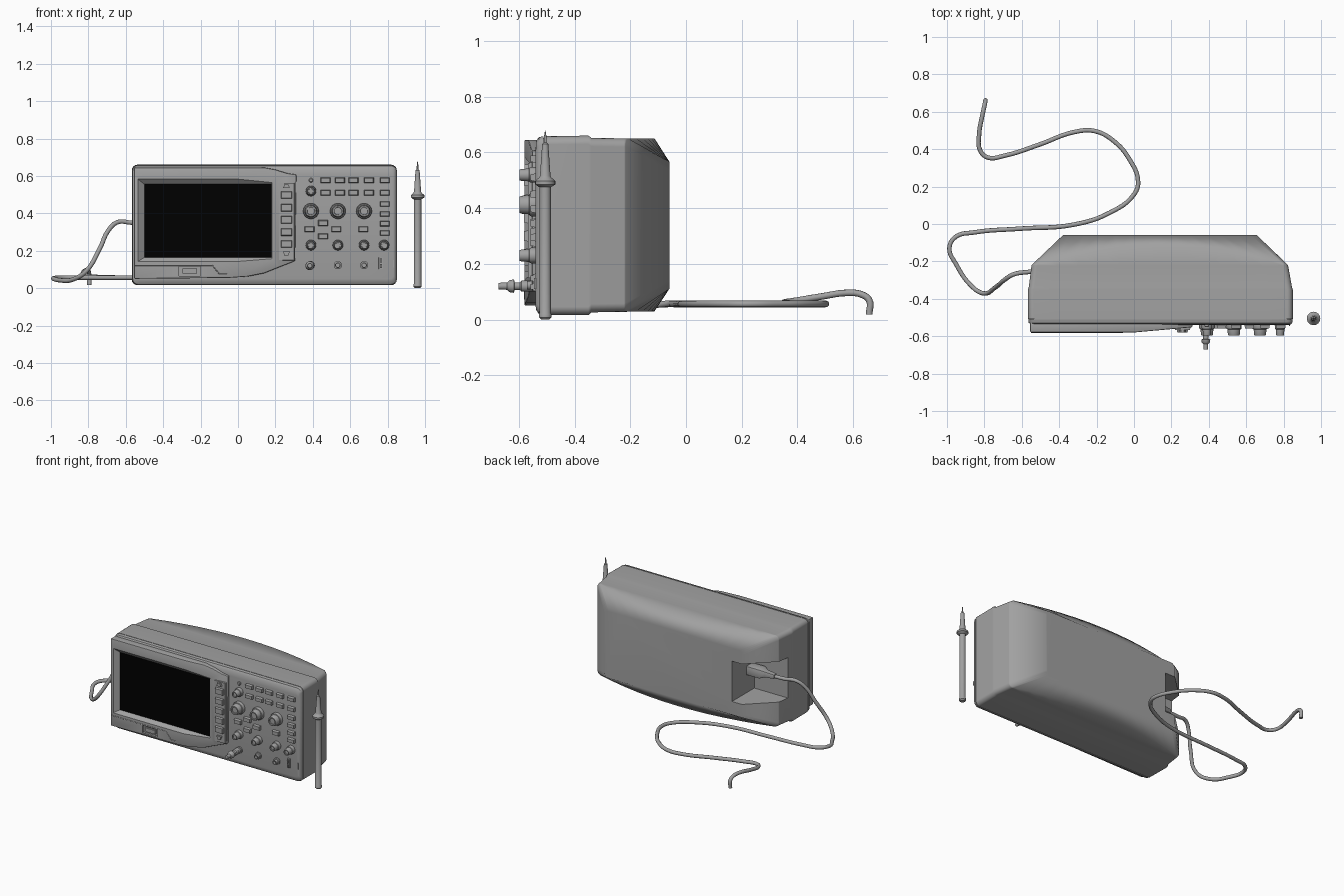
import bpy, bmesh, math
from mathutils import Vector

if "Cube" in bpy.data.objects:
    bpy.data.objects.remove(bpy.data.objects["Cube"])


def material(name, value):
    m = bpy.data.materials.new(name)
    m.diffuse_color = (value, value, value, 1)
    m.use_nodes = True
    m.node_tree.nodes["Principled BSDF"].inputs["Base Color"].default_value = m.diffuse_color
    return m


GREY, BLACK = material("dark_grey", 0.36), material("screen_black", 0.0)


def finish(name, bm, smooth=35, bevel=0, cutters=(), mat=GREY):
    bmesh.ops.recalc_face_normals(bm, faces=bm.faces)
    me = bpy.data.meshes.new(name)
    bm.to_mesh(me)
    bm.free()
    me.materials.append(mat)
    ob = bpy.data.objects.new(name, me)
    bpy.context.collection.objects.link(ob)
    bpy.ops.object.select_all(action='DESELECT')
    bpy.context.view_layer.objects.active = ob
    ob.select_set(True)
    if bevel:
        m = ob.modifiers.new("bevel", 'BEVEL')
        m.width, m.segments, m.limit_method = bevel, 2, 'ANGLE'
        m.angle_limit = math.radians(35)
        bpy.ops.object.modifier_apply(modifier="bevel")
    for cutter in cutters:
        m = ob.modifiers.new("cut", 'BOOLEAN')
        m.operation, m.solver, m.object = 'DIFFERENCE', 'EXACT', cutter
        bpy.ops.object.modifier_apply(modifier="cut")
        bpy.data.objects.remove(cutter)
    if smooth:
        bpy.ops.object.shade_smooth_by_angle(angle=math.radians(smooth))
    return ob


def loft(bm, rings):
    vs = [[bm.verts.new(p) for p in r] for r in rings]
    n = len(vs[0])
    for a, b in zip(vs, vs[1:]):
        for i in range(n):
            bm.faces.new((a[i], a[(i + 1) % n], b[(i + 1) % n], b[i]))
    bm.faces.new(vs[0])
    bm.faces.new(vs[-1])


def section(y, x0, x1, z0, z1, r, bow=0):
    """Rounded rectangle in xz; bow curves its long edges towards the front."""
    pts = []
    for cx, cz, a0 in ((x1 - r, z1 - r, 0), (x0 + r, z1 - r, 90), (x0 + r, z0 + r, 180), (x1 - r, z0 + r, 270)):
        for k in range(5):
            a = math.radians(a0 + 22.5 * k)
            pts.append((cx + r * math.cos(a), cz + r * math.sin(a)))
        if a0 in (0, 180):
            xa, xb, z = (x1 - r, x0 + r, z1) if a0 == 0 else (x0 + r, x1 - r, z0)
            pts += [(xa + (xb - xa) * k / 12, z) for k in range(1, 12)]
    xc, hw = (x0 + x1) / 2, (x1 - x0) / 2
    return [(x, y - bow * ((x - xc) / hw) ** 2, z) for x, z in pts]


def rect(y, x0, x1, z0, z1):
    return [(x0, y, z0), (x1, y, z0), (x1, y, z1), (x0, y, z1)]


def box(bm, x, z, w, h, y0, y1, t=0.0):
    """Block facing -y: back plane y0, front plane y1, front shrunk by t."""
    a, b = w / 2, h / 2
    loft(bm, [rect(y0, x - a, x + a, z - b, z + b), rect(y1, x - a + t, x + a - t, z - b + t, z + b - t)])


def lathe(bm, profile, origin, axis='Z', n=24):
    o = Vector(origin)
    rings = []
    for r, t in profile:
        ring = []
        for i in range(n):
            a = 2 * math.pi * i / n
            c, s = r * math.cos(a), r * math.sin(a)
            ring.append(o + (Vector((c, s, t)) if axis == 'Z' else Vector((c, -t, s))))
        rings.append(ring)
    loft(bm, rings)


def tube(name, pts, radius, smooth=True):
    cu = bpy.data.curves.new(name, 'CURVE')
    cu.dimensions, cu.bevel_depth, cu.bevel_resolution = '3D', radius, 3
    cu.use_fill_caps, cu.resolution_u = True, 6
    cu.materials.append(GREY)
    sp = cu.splines.new('BEZIER')
    sp.bezier_points.add(len(pts) - 1)
    for p, c in zip(sp.bezier_points, pts):
        p.co = c
        p.handle_left_type = p.handle_right_type = 'AUTO' if smooth else 'VECTOR'
    bpy.context.collection.objects.link(bpy.data.objects.new(name, cu))


def make_cutter(name, build):
    bm = bmesh.new()
    build(bm)
    ob = finish(name, bm, 0)
    ob.hide_render = True
    return ob


# rear shell with a power socket recess cut in its back left corner
recess = make_cutter("recess_cutter", lambda b: box(b, -0.555, 0.338, 0.5, 0.275, 0.1, -0.30))
bm = bmesh.new()
loft(bm, [section(-0.507, -0.566, 0.849, 0.016, 0.658, 0.03),
          section(-0.35, -0.568, 0.849, 0.016, 0.66, 0.03),
          section(-0.34, -0.563, 0.845, 0.026, 0.652, 0.03),
          section(-0.222, -0.548, 0.824, 0.028, 0.65, 0.03),
          section(-0.113, -0.545, 0.821, 0.03, 0.65, 0.03, 0.104),
          section(-0.06, -0.38, 0.657, 0.11, 0.567, 0.03)])
shell = finish("rear_shell", bm, 65, 0, [recess])
weighted = shell.modifiers.new("weighted_normals", 'WEIGHTED_NORMAL')
weighted.keep_sharp = True

# front frame carrying the control panel
bm = bmesh.new()
loft(bm, [section(-0.50, -0.558, 0.841, 0.025, 0.651, 0.03),
          section(-0.511, -0.558, 0.841, 0.025, 0.651, 0.03),
          section(-0.511, -0.566, 0.849, 0.016, 0.658, 0.03),
          section(-0.528, -0.563, 0.846, 0.02, 0.654, 0.03),
          section(-0.537, -0.55, 0.838, 0.034, 0.642, 0.025),
          section(-0.54, -0.535, 0.832, 0.05, 0.607, 0.02)])
finish("front_frame", bm)

# raised display housing with sloping right end, screen opening and port opening
opening = make_cutter("screen_cutter", lambda b: loft(
    b, [rect(-0.555, -0.5, 0.18, 0.165, 0.555), rect(-0.60, -0.563, 0.19, 0.125, 0.605)]))
port_hole = make_cutter("port_cutter", lambda b: box(b, -0.258, 0.091, 0.115, 0.05, -0.565, -0.60))
outline = [(-0.555, 0.05), (-0.05, 0.055), (0.05, 0.062), (0.14, 0.08), (0.22, 0.112), (0.305, 0.145),
           (0.312, 0.607), (0.26, 0.615), (0.20, 0.634), (0.14, 0.645), (-0.555, 0.645)]
bm = bmesh.new()
loft(bm, [[(x, y, z) for x, z in outline] for y in (-0.515, -0.58)])
bmesh.ops.bisect_plane(bm, geom=bm.verts[:] + bm.edges[:] + bm.faces[:], plane_co=(0, -0.58, 0),
                       plane_no=(0.09, -1, 0), clear_outer=True)
bmesh.ops.holes_fill(bm, edges=[e for e in bm.edges if e.is_boundary], sides=0)
finish("display_housing", bm, 35, 0.006, [opening, port_hole])

bm = bmesh.new()
box(bm, -0.16, 0.36, 0.682, 0.392, -0.54, -0.557)
finish("screen", bm, 0, mat=BLACK)

# soft key strip and its keys
bm = bmesh.new()
box(bm, 0.26, 0.356, 0.088, 0.42, -0.53, -0.566, 0.004)
finish("key_strip", bm)
bm = bmesh.new()
for z in (0.498, 0.43, 0.365, 0.30, 0.236):
    box(bm, 0.259, z, 0.062, 0.042, -0.56, -0.581, 0.004)
for z, s in ((0.545, 1), (0.185, -1)):
    shape = [(-0.018, -0.01), (0.018, -0.01), (0.009, 0.012), (-0.009, 0.012)]
    loft(bm, [[(0.259 + a, y, z + s * b) for a, b in shape] for y in (-0.56, -0.579)])
finish("soft_keys", bm)

# panel push buttons
bm = bmesh.new()
for x in (0.468, 0.545, 0.617, 0.7, 0.785):
    for z in (0.577, 0.51):
        box(bm, x, z, 0.054, 0.03, -0.535, -0.558, 0.004)
for z in (0.45, 0.397, 0.345, 0.295):
    box(bm, 0.785, z, 0.054, 0.03, -0.535, -0.558, 0.004)
for x, z in ((0.382, 0.315), (0.455, 0.348), (0.455, 0.277), (0.525, 0.315), (0.67, 0.315)):
    box(bm, x, z, 0.054, 0.032, -0.535, -0.558, 0.004)
lathe(bm, [(0.012, 0), (0.012, 0.012), (0.008, 0.016)], (0.39, -0.535, 0.577), 'Y', 16)
finish("panel_buttons", bm)

# rotary knobs
columns = (0.39, 0.534, 0.674)
bm = bmesh.new()
knob = [(1, 0), (1, 0.018), (0.93, 0.024), (0.82, 0.026), (0.76, 0.054), (0.68, 0.06), (0.5, 0.06), (0.47, 0.052)]
for x, z, r in [(x, 0.412, 0.042) for x in columns] + \
        [(x, 0.23, 0.028) for x in columns + (0.781,)] + [(0.39, 0.519, 0.028)]:
    lathe(bm, [(r * k, t) for k, t in knob], (x, -0.537, z), 'Y')
finish("knobs", bm)

# input sockets, plus the plug on the first one
bm = bmesh.new()
for x in columns:
    lathe(bm, [(0.022, 0), (0.022, 0.02), (0.015, 0.022), (0.015, 0.04), (0.01, 0.04), (0.01, 0.02)],
          (x, -0.53, 0.123), 'Y')
finish("input_sockets", bm)
bm = bmesh.new()
lathe(bm, [(0.02, 0), (0.02, 0.05), (0.014, 0.055), (0.014, 0.075), (0.024, 0.077), (0.022, 0.092),
           (0.013, 0.102), (0.012, 0.132)], (0.384, -0.54, 0.12), 'Y')
finish("input_plug", bm)

# calibration terminal, small tab, and front data port
bm = bmesh.new()
box(bm, 0.764, 0.133, 0.026, 0.066, -0.535, -0.548, 0.003)
for z in (0.118, 0.148):
    box(bm, 0.764, z, 0.01, 0.02, -0.54, -0.558)
box(bm, 0.832, 0.13, 0.006, 0.04, -0.52, -0.545)
finish("calibration_terminal", bm)
bm = bmesh.new()
box(bm, -0.258, 0.091, 0.075, 0.026, -0.555, -0.577)
finish("data_port", bm)
tube("housing_seam", [(-0.55, -0.579, 0.122), (-0.137, -0.579, 0.122), (-0.099, -0.579, 0.075),
                      (-0.06, -0.579, 0.075)], 0.003, False)

# power plug in the recess
bm = bmesh.new()
loft(bm, [[(x, -0.25 + a * w, 0.352 + b * h) for a, b in ((-1, -1), (1, -1), (1, 1), (-1, 1))]
          for x, w, h in ((-0.30, 0.036, 0.03), (-0.40, 0.036, 0.03), (-0.43, 0.02, 0.02), (-0.5, 0.015, 0.015))])
finish("power_plug", bm, 35, 0.006)

# power cable trailing behind, ending in a short bent tip
tube("power_cable", [
    (-0.47, -0.25, 0.35), (-0.57, -0.257, 0.35), (-0.64, -0.268, 0.354), (-0.69, -0.297, 0.313),
    (-0.74, -0.338, 0.21), (-0.81, -0.37, 0.093), (-0.88, -0.32, 0.047), (-0.95, -0.217, 0.042),
    (-0.987, -0.13, 0.052), (-0.955, -0.07, 0.056), (-0.855, -0.045, 0.056), (-0.61, -0.025, 0.056),
    (-0.32, -0.003, 0.056), (-0.13, 0.06, 0.056), (0.0, 0.158, 0.056), (0.022, 0.225, 0.056),
    (-0.024, 0.345, 0.056), (-0.104, 0.44, 0.056), (-0.21, 0.497, 0.056), (-0.318, 0.492, 0.056),
    (-0.505, 0.425, 0.056), (-0.69, 0.366, 0.058), (-0.783, 0.356, 0.062), (-0.823, 0.395, 0.068),
    (-0.828, 0.48, 0.082), (-0.81, 0.585, 0.096), (-0.8, 0.63, 0.09), (-0.795, 0.657, 0.07),
    (-0.795, 0.657, 0.018)], 0.012)

# test probe standing beside the case
bm = bmesh.new()
lathe(bm, [(0.014, 0.0), (0.022, 0.008), (0.022, 0.02), (0.02, 0.024), (0.02, 0.475), (0.026, 0.478),
           (0.036, 0.485), (0.036, 0.497), (0.022, 0.51), (0.019, 0.515), (0.011, 0.63), (0.005, 0.636),
           (0.004, 0.66), (0.001, 0.678)], (0.96, -0.505, 0))
finish("test_probe", bm)
